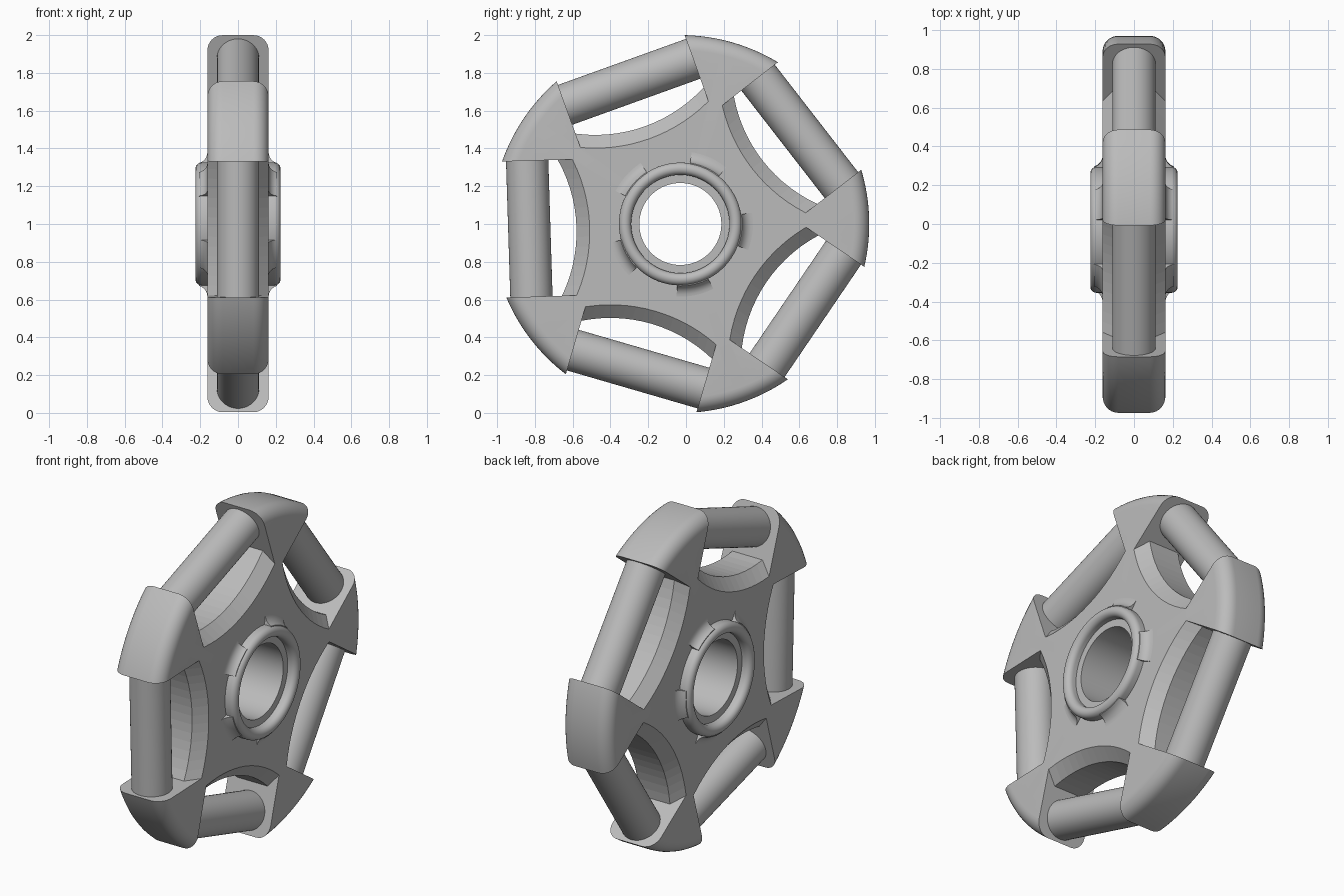
import bpy, bmesh
from math import sin, cos, pi, radians, sqrt, hypot

CY, CZ = -0.03, 1.0          # wheel axis position
ARM = radians(1.8)           # direction of the first arm
STEP = radians(72)
HALF = 0.36                  # half the gap between neighbouring lobes

if "Cube" in bpy.data.objects:
    bpy.data.objects.remove(bpy.data.objects["Cube"])

grey = bpy.data.materials.new("plain grey")
grey.use_nodes = True
COLOUR = (0.5, 0.5, 0.5, 1)
grey.diffuse_color = COLOUR
grey.node_tree.nodes["Principled BSDF"].inputs["Base Color"].default_value = COLOUR


def make_object(name, bm):
    bmesh.ops.recalc_face_normals(bm, faces=bm.faces)
    mesh = bpy.data.meshes.new(name)
    bm.to_mesh(mesh)
    bm.free()
    mesh.materials.append(grey)
    obj = bpy.data.objects.new(name, mesh)
    obj.location = (0, CY, CZ)
    bpy.context.collection.objects.link(obj)
    return obj


def smooth(obj, angle=30):
    bpy.ops.object.select_all(action="DESELECT")
    obj.select_set(True)
    bpy.context.view_layer.objects.active = obj
    bpy.ops.object.shade_smooth_by_angle(angle=radians(angle))


def loft(bm, rings, closed):
    """Skin a row of equal closed loops, capping the ends if the row is open."""
    loops = [[bm.verts.new(p) for p in ring] for ring in rings]
    pairs = list(zip(loops, loops[1:]))
    if closed:
        pairs.append((loops[-1], loops[0]))
    else:
        bm.faces.new(loops[0])
        bm.faces.new(loops[-1])
    n = len(loops[0])
    for a, b in pairs:
        for i in range(n):
            j = (i + 1) % n
            bm.faces.new((a[i], a[j], b[j], b[i]))


def lathe(bm, profile, start, sweep, steps):
    """Turn a closed (radius, x) profile around the x axis."""
    closed = sweep > 6.28
    count = steps if closed else steps + 1
    angles = [start + sweep * i / steps for i in range(count)]
    loft(bm, [[(x, r * cos(a), r * sin(a)) for r, x in profile] for a in angles], closed)


def arc(r, x, radius, a0, a1, n):
    return [(r + radius * cos(radians(a0 + (a1 - a0) * i / n)),
             x + radius * sin(radians(a0 + (a1 - a0) * i / n))) for i in range(n + 1)]


# Wheel body with hub ring, recessed bore step and rounded rim
half = [(0.217, 0.17), (0.26, 0.17)]
half += arc(0.2925, 0.193, 0.0325, 180, 0, 12)
half += [(0.325, 0.162)]
half += arc(0.92, 0.082, 0.08, 90, 0, 8)
bm = bmesh.new()
lathe(bm, half + [(r, -x) for r, x in reversed(half)], 0, 2 * pi, 160)
wheel = make_object("wheel_body", bm)

# Five pockets with chamfered curved floors
bm = bmesh.new()
for k in range(5):
    a = ARM + STEP * (k + 0.5)
    rings = []
    for x, radius in ((-0.18, 0.87), (-0.1, 0.78), (0.1, 0.78), (0.18, 0.87)):
        vs = [HALF * (i / 7 - 1) for i in range(15)]
        outline = [(1.33 - sqrt(radius ** 2 - v * v), v) for v in vs]
        outline += [(1.1, HALF), (1.1, -HALF)]
        rings.append([(x, u * cos(a) - v * sin(a), u * sin(a) + v * cos(a))
                      for u, v in outline])
    loft(bm, rings, False)
cutter = make_object("pocket_cutter", bm)
cutter.hide_render = True

cut = wheel.modifiers.new("pockets", "BOOLEAN")
cut.operation = "DIFFERENCE"
cut.solver = "EXACT"
cut.object = cutter
bpy.context.view_layer.objects.active = wheel
bpy.ops.object.modifier_apply(modifier="pockets")
bpy.data.objects.remove(cutter)
smooth(wheel)

# Pocket walls stay faceted
for p in wheel.data.polygons:
    c = p.center
    if 0.4 < hypot(c.y, c.z) < 0.8 and abs(c.x) < 0.158:
        p.use_smooth = False

# Flared gussets around the hub ring on both sides
flare = [(0.31, 0.15), (0.31, 0.205)] + arc(0.385, 0.222, 0.06, 195, 270, 6) + [(0.385, 0.15)]
for name, side in (("left", 1), ("right", -1)):
    bm = bmesh.new()
    for k in range(5):
        lathe(bm, [(r, side * x) for r, x in flare], radians(-21) + STEP * k, radians(30), 10)
    smooth(make_object(name + "_hub_gussets", bm))

# Rollers between the lobes
for k in range(5):
    a = ARM + STEP * (k + 0.5)
    bpy.ops.mesh.primitive_cylinder_add(
        vertices=48, radius=0.112, depth=2 * HALF + 0.02,
        location=(0, CY + 0.8 * cos(a), CZ + 0.8 * sin(a)), rotation=(a, 0, 0))
    roller = bpy.context.object
    roller.name = f"roller_{k + 1}"
    roller.data.materials.append(grey)
    smooth(roller)
